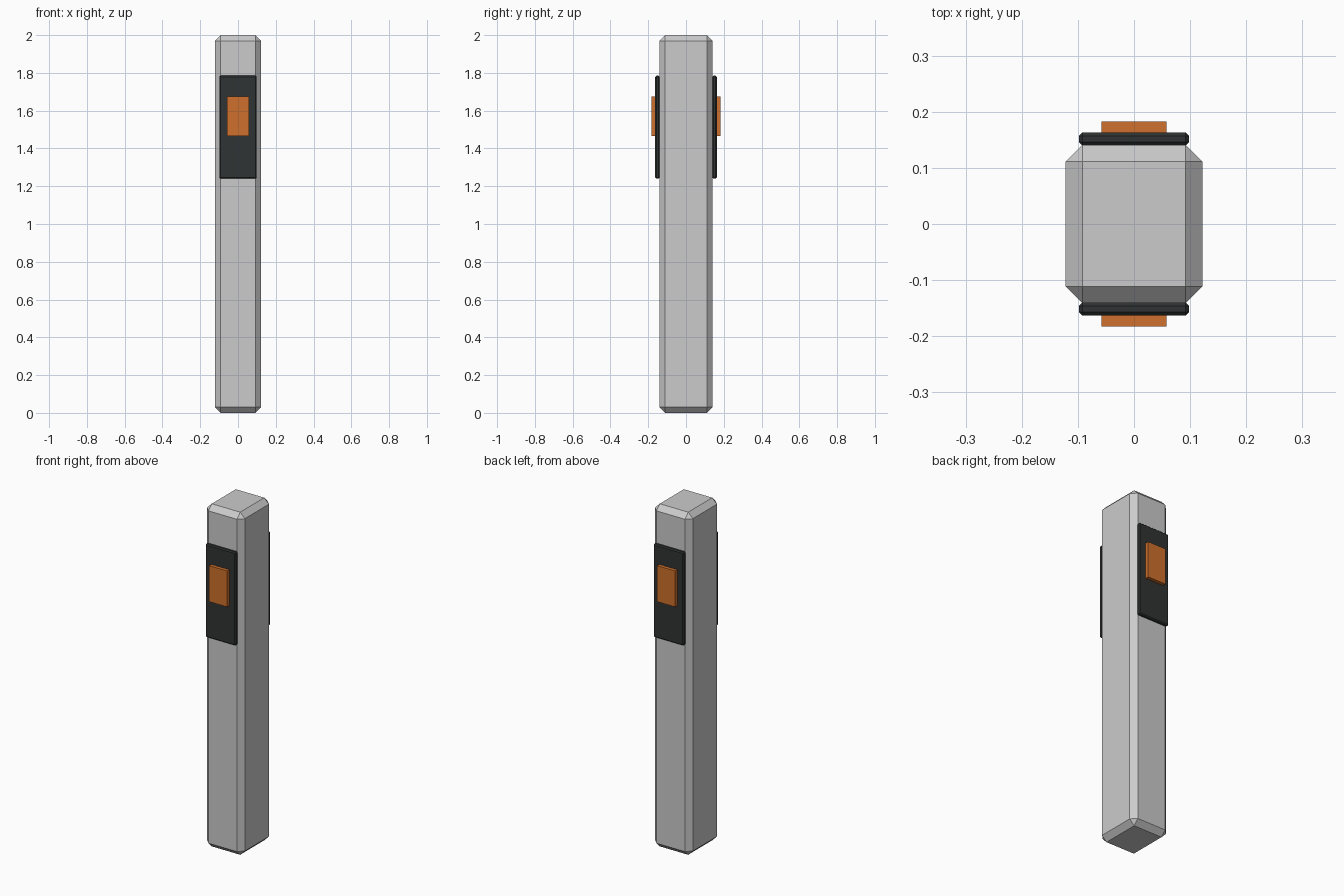
import bpy

if "Cube" in bpy.data.objects:
    bpy.data.objects.remove(bpy.data.objects["Cube"])


def material(name, rgb):
    m = bpy.data.materials.new(name)
    m.diffuse_color = (*rgb, 1)
    m.use_nodes = True
    m.node_tree.nodes["Principled BSDF"].inputs["Base Color"].default_value = m.diffuse_color
    return m


def box(name, lo, hi, bevel=0, mat=None):
    size = [b - a for a, b in zip(lo, hi)]
    mid = [(a + b) / 2 for a, b in zip(lo, hi)]
    bpy.ops.mesh.primitive_cube_add(size=1, location=mid)
    ob = bpy.context.object
    ob.name = name
    ob.scale = size
    bpy.ops.object.transform_apply(location=False, rotation=False, scale=True)
    if bevel:
        mod = ob.modifiers.new("chamfer", 'BEVEL')
        mod.width = bevel
        mod.segments = 1
    if mat:
        ob.data.materials.append(mat)
    return ob


dark = material("dark_panel", (0.03, 0.033, 0.033))
orange = material("orange_lamp", (0.62, 0.16, 0.025))

# Chamfered post
box("post", (-0.122, -0.141, 0), (0.122, 0.141, 2), 0.03)

# Dark panel and raised orange block on the front and back faces
for side, s in (("front", -1), ("back", 1)):
    def y_range(a, b):
        return sorted((s * a, s * b))

    y0, y1 = y_range(0.140, 0.163)
    box(side + "_panel", (-0.098, y0, 1.24), (0.098, y1, 1.785), 0.006, dark)
    y0, y1 = y_range(0.155, 0.183)
    box(side + "_lamp", (-0.058, y0, 1.465), (0.058, y1, 1.675), 0, orange)
